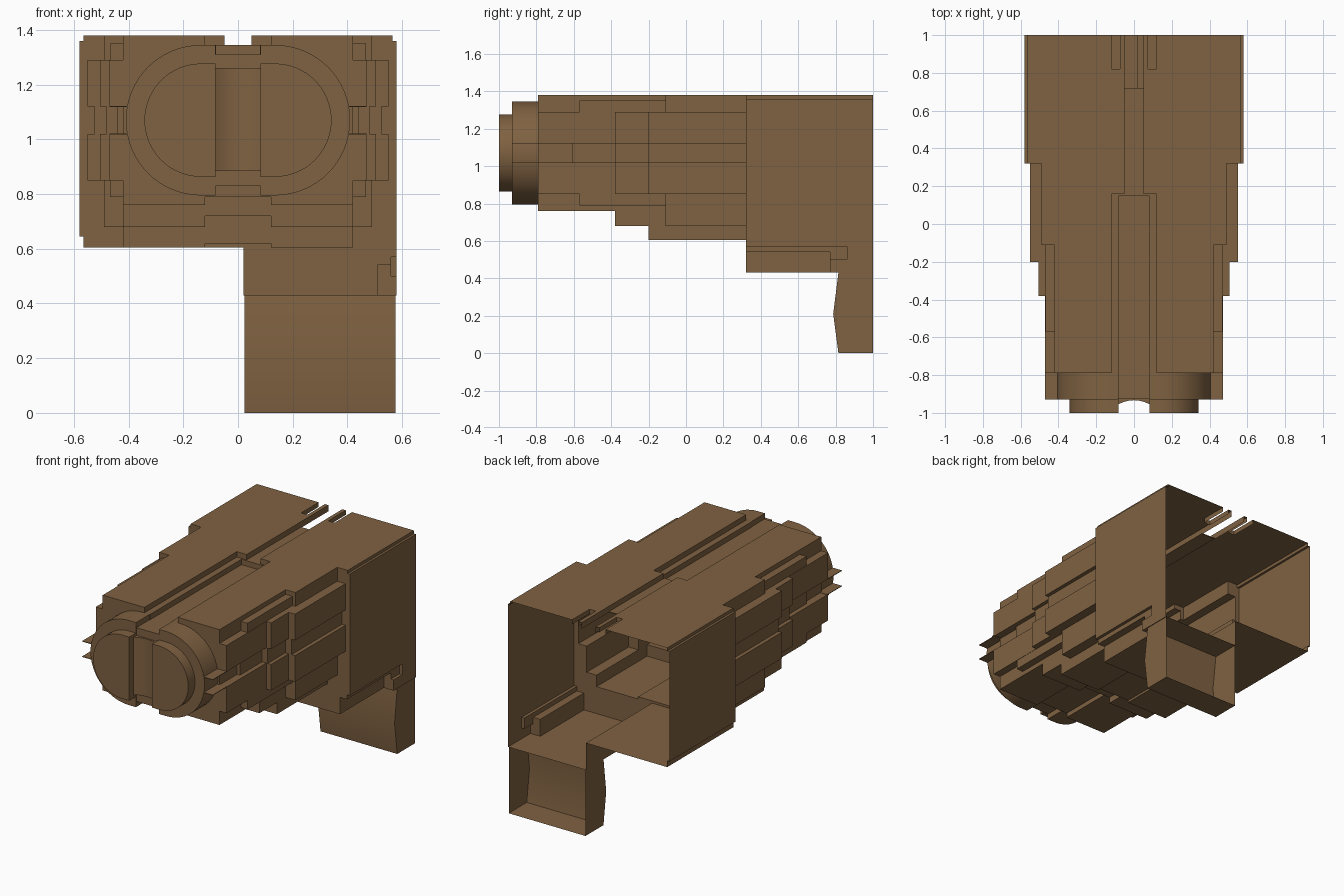
import bpy, bmesh, math

cube = bpy.data.objects.get("Cube")
if cube:
    bpy.data.objects.remove(cube, do_unlink=True)

brown = bpy.data.materials.new("brown")
brown.use_nodes = True
COLOUR = (0.215, 0.122, 0.054, 1)
brown.diffuse_color = COLOUR
brown.node_tree.nodes["Principled BSDF"].inputs["Base Color"].default_value = COLOUR


def make(name, bm):
    bmesh.ops.recalc_face_normals(bm, faces=bm.faces[:])
    mesh = bpy.data.meshes.new(name)
    bm.to_mesh(mesh)
    bm.free()
    mesh.materials.append(brown)
    ob = bpy.data.objects.new(name, mesh)
    bpy.context.scene.collection.objects.link(ob)
    return ob


def box(name, x0, x1, y0, y1, z0, z1):
    bm = bmesh.new()
    bmesh.ops.create_cube(bm, size=1)
    for v in bm.verts:
        v.co = (x1 if v.co.x > 0 else x0, y1 if v.co.y > 0 else y0, z1 if v.co.z > 0 else z0)
    return make(name, bm)


def prism(name, pts, vec):
    """Extrude a closed outline of 3D points along vec."""
    bm = bmesh.new()
    face = bm.faces.new([bm.verts.new(p) for p in pts])
    res = bmesh.ops.extrude_face_region(bm, geom=[face], use_keep_orig=True)
    bmesh.ops.translate(bm, vec=vec, verts=[g for g in res["geom"] if isinstance(g, bmesh.types.BMVert)])
    return make(name, bm)


def smooth(ob):
    bpy.ops.object.select_all(action='DESELECT')
    ob.select_set(True)
    bpy.context.view_layer.objects.active = ob
    bpy.ops.object.shade_smooth_by_angle(angle=math.radians(35))


def drop_faces(ob, rule):
    bm = bmesh.new()
    bm.from_mesh(ob.data)
    bm.normal_update()
    bmesh.ops.delete(bm, geom=[f for f in bm.faces if rule(f.normal, f.calc_center_median())], context='FACES')
    bm.to_mesh(ob.data)
    bm.free()


# Stepped housing, given as boxes to join: x0, x1, y0, y1, z0, z1
joined = [
    (-0.42, 0.42, -0.79, 0.40, 0.76, 1.38),     # long core
    (-0.42, 0.42, -0.38, 0.41, 0.68, 0.90),     # belly steps
    (-0.42, 0.42, -0.20, 0.42, 0.605, 0.90),
    (-0.49, 0.49, -0.11, 0.43, 0.68, 1.38),     # wider core
    (0.02, 0.575, 0.32, 1.0, 0.43, 0.90),       # lowered floor above the leg
    (0.40, 0.58, 0.32, 1.0, 0.43, 1.36),        # raised side skins
    (-0.58, -0.40, 0.32, 1.0, 0.645, 1.36),
]
for s in (-1, 1):
    def side(x, y, z0, z1):
        joined.append((min(s * 0.3, s * x), max(s * 0.3, s * x), y, 0.45, z0, z1))
    for z0, z1 in ((0.85, 1.02), (1.12, 1.29)):  # stepped side panels
        side(0.47, -0.79, z0, z1)
        side(0.505, -0.38, z0, z1)
        side(0.55, -0.20, z0, z1)
    side(0.44, -0.61, 1.0, 1.14)                 # recessed middle band
    side(0.48, -0.38, 1.0, 1.14)
    side(0.525, -0.20, 1.0, 1.14)
    side(0.468, -0.57, 0.79, 1.35)               # corner ledges
    # keep the middle groove clear of the ledges
    joined.pop()
    side(0.468, -0.57, 0.79, 0.95)
    side(0.468, -0.57, 1.20, 1.35)

cuts = [
    (-0.12, 0.12, -1.1, 0.16, 1.345, 1.5),       # top channel
    (-0.08, 0.08, -1.1, 0.15, 1.31, 1.5),
    (-0.05, 0.05, 0.10, 0.73, 1.345, 1.5),
    (-0.05, 0.05, 0.72, 1.1, 1.34, 1.5),
    (-0.12, -0.075, 0.82, 1.1, 1.35, 1.5),       # slots by the rear rails
    (0.075, 0.12, 0.82, 1.1, 1.35, 1.5),
    (-0.12, 0.12, -1.1, -0.38, 0.5, 0.79),       # belly channel
    (-0.12, 0.12, -0.40, -0.20, 0.5, 0.72),
    (-0.12, 0.12, -0.22, 0.32, 0.5, 0.62),
    (0.51, 0.7, 0.2, 0.77, 0.3, 0.54),           # lower side notches
    (0.56, 0.7, 0.2, 0.86, 0.5, 0.57),
]

housing = box("housing", -0.565, 0.565, 0.32, 1.0, 0.605, 1.38)
helpers = []
for op, boxes in (('UNION', joined), ('DIFFERENCE', cuts)):
    for b in boxes:
        tool = box("helper", *b)
        tool.hide_render = True
        helpers.append(tool)
        mod = housing.modifiers.new("step", 'BOOLEAN')
        mod.operation, mod.solver, mod.object = op, 'EXACT', tool
deps = bpy.context.evaluated_depsgraph_get()
result = bpy.data.meshes.new_from_object(housing.evaluated_get(deps))
housing.modifiers.clear()
housing.data = result
for tool in helpers:
    bpy.data.objects.remove(tool, do_unlink=True)
# Open the back and the floors of the rear slots, leaving a thin shell
drop_faces(housing, lambda n, c: (n.y > 0.9 and c.y > 0.99)
           or (n.z > 0.9 and c.y > 0.75 and abs(c.x) < 0.2 and 1.3 < c.z < 1.37))

# Leg: bent front, hollow and open at the back
profile = [(1.0, 0), (0.815, 0), (0.787, 0.21), (0.815, 0.43), (1.0, 0.43)]
leg = prism("leg", [(0.023, y, z) for y, z in profile], (0.552, 0, 0))
drop_faces(leg, lambda n, c: n.y > 0.9 and c.y > 0.99)
smooth(leg)

# Twin rounded lens halves, split by a central gap
ZC, CX, GAP = 1.07, 0.135, 0.083


def half_disc(name, s, r, y0, y1):
    pts = [(s * GAP, y0, ZC - r)]
    for i in range(33):
        a = -math.pi / 2 + math.pi * i / 32
        pts.append((s * (CX + r * math.cos(a)), y0, ZC + r * math.sin(a)))
    pts.append((s * GAP, y0, ZC + r))
    smooth(prism(name, pts, (0, y1 - y0, 0)))


for s, label in ((1, "left"), (-1, "right")):
    half_disc("lens_ring_" + label, s, 0.275, -0.93, -0.78)
    half_disc("lens_face_" + label, s, 0.207, -1.0, -0.92)
    # Thin fins beside the ring
    for z, level in ((1.02, "lower"), (1.12, "upper")):
        x0, x1 = sorted((s * 0.36, s * 0.47))
        box("fin_%s_%s" % (level, label), x0, x1, -0.93, -0.78, z - 0.002, z + 0.002)

# Bridge and hollow-fronted column between the lens halves
box("lens_bridge", -GAP, GAP, -0.925, -0.78, 0.83, 1.31)
arc = [(GAP * t / 6, -0.933 - 0.022 * (t / 6) ** 2, 0.885) for t in range(-6, 7)]
smooth(prism("lens_column", arc + [(GAP, -0.90, 0.885), (-GAP, -0.90, 0.885)], (0, 0, 0.375)))
